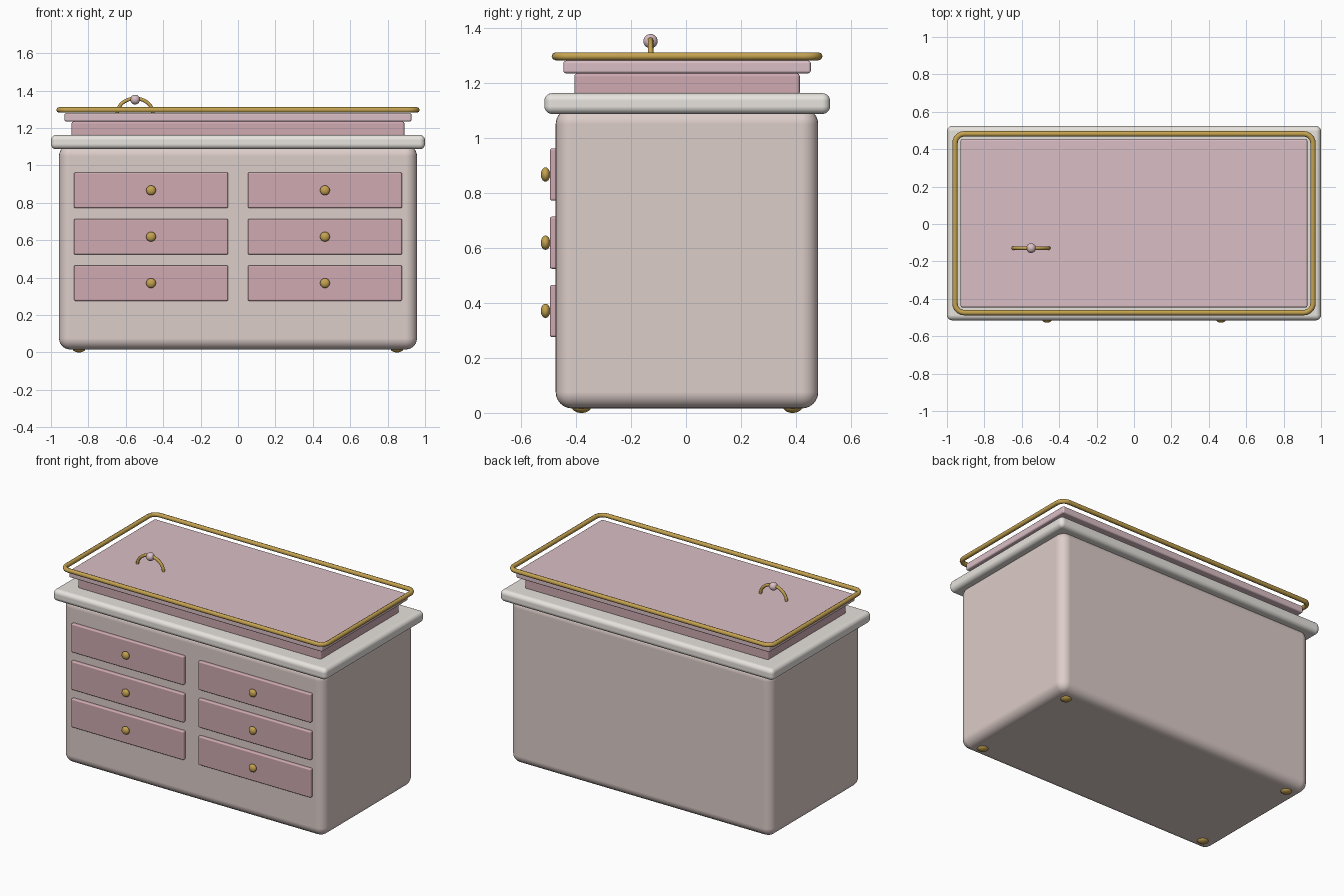
import bpy, bmesh, math
from mathutils import Matrix, Vector

if "Cube" in bpy.data.objects:
    bpy.data.objects.remove(bpy.data.objects["Cube"])


def material(name, rgb):
    m = bpy.data.materials.new(name)
    m.diffuse_color = (*rgb, 1)
    m.use_nodes = True
    m.node_tree.nodes["Principled BSDF"].inputs["Base Color"].default_value = m.diffuse_color
    return m


CREAM = material("cream", (0.72, 0.61, 0.58))
WHITE = material("off_white", (0.80, 0.77, 0.73))
ROSE = material("rose", (0.62, 0.40, 0.44))
BLUSH = material("blush", (0.70, 0.52, 0.56))
GOLD = material("gold", (0.55, 0.36, 0.08))


def add_object(name, bm, mat):
    me = bpy.data.meshes.new(name)
    bm.to_mesh(me)
    bm.free()
    for p in me.polygons:
        p.use_smooth = True
    me.materials.append(mat)
    ob = bpy.data.objects.new(name, me)
    bpy.context.collection.objects.link(ob)
    return ob


def box(name, lo, hi, bevel, mat, segments=4):
    lo, hi = Vector(lo), Vector(hi)
    bm = bmesh.new()
    bmesh.ops.create_cube(bm, size=1, matrix=Matrix.Translation((lo + hi) / 2)
                          @ Matrix.Diagonal((*(hi - lo), 1)))
    ob = add_object(name, bm, mat)
    mod = ob.modifiers.new("rounded_edges", 'BEVEL')
    mod.width = bevel
    mod.segments = segments
    mod.harden_normals = True
    return ob


def ball(name, centre, radii, mat):
    bm = bmesh.new()
    bmesh.ops.create_uvsphere(bm, u_segments=24, v_segments=14, radius=1,
                              matrix=Matrix.Translation(centre) @ Matrix.Diagonal((*radii, 1)))
    return add_object(name, bm, mat)


def tube(name, points, radius, mat, cyclic, resolution):
    cu = bpy.data.curves.new(name, 'CURVE')
    cu.dimensions = '3D'
    cu.bevel_depth = radius
    cu.bevel_resolution = resolution
    cu.use_fill_caps = True
    sp = cu.splines.new('POLY')
    sp.points.add(len(points) - 1)
    for p, co in zip(sp.points, points):
        p.co = (*co, 1)
    sp.use_cyclic_u = cyclic
    sp.use_smooth = True
    cu.materials.append(mat)
    ob = bpy.data.objects.new(name, cu)
    bpy.context.collection.objects.link(ob)
    return ob


# Cabinet body and the stacked top
box("cabinet_body", (-0.957, -0.474, 0.016), (0.957, 0.481, 1.11), 0.06, CREAM, 6)
box("top_slab", (-1, -0.515, 1.087), (1, 0.524, 1.163), 0.028, WHITE, 5)
box("lower_tier", (-0.89, -0.406, 1.155), (0.89, 0.414, 1.235), 0.012, ROSE)
box("upper_tier", (-0.927, -0.446, 1.235), (0.927, 0.454, 1.281), 0.01, BLUSH)

# Drawers with knobs, two columns of three
for side, sx in (("left", -1), ("right", 1)):
    for row, z in (("top", 0.867), ("middle", 0.619), ("bottom", 0.371)):
        x = sx * 0.465
        box(f"{side}_{row}_drawer", (x - 0.412, -0.495, z - 0.095),
            (x + 0.412, -0.45, z + 0.095), 0.008, ROSE, 3)
        ball(f"{side}_{row}_knob", (x, -0.511, z), (0.026, 0.017, 0.026), GOLD)

# Small feet under the corners
for sx in (-1, 1):
    for y in (-0.38, 0.388):
        ball("foot", (sx * 0.85, y, 0.022), (0.035, 0.035, 0.022), GOLD)

# Gold rail floating around the upper tier: rounded rectangle
r, cy = 0.05, 0.004
rail = []
for k, (sx, sy) in enumerate(((1, 1), (-1, 1), (-1, -1), (1, -1))):
    for i in range(7):
        a = math.pi / 2 * (k + i / 6)
        rail.append((sx * (0.957 - r) + r * math.cos(a),
                     cy + sy * (0.478 - r) + r * math.sin(a), 1.297))
tube("top_rail", rail, 0.0145, GOLD, True, 2)

# Arched handle with a pearl
arch = [(-0.55 + 0.095 * math.cos(math.pi * i / 20), -0.129,
         1.278 + 0.08 * math.sin(math.pi * i / 20)) for i in range(21)]
tube("handle_arch", arch, 0.010, GOLD, False, 3)
ball("handle_pearl", (-0.55, -0.129, 1.352), (0.026, 0.026, 0.026), BLUSH)
